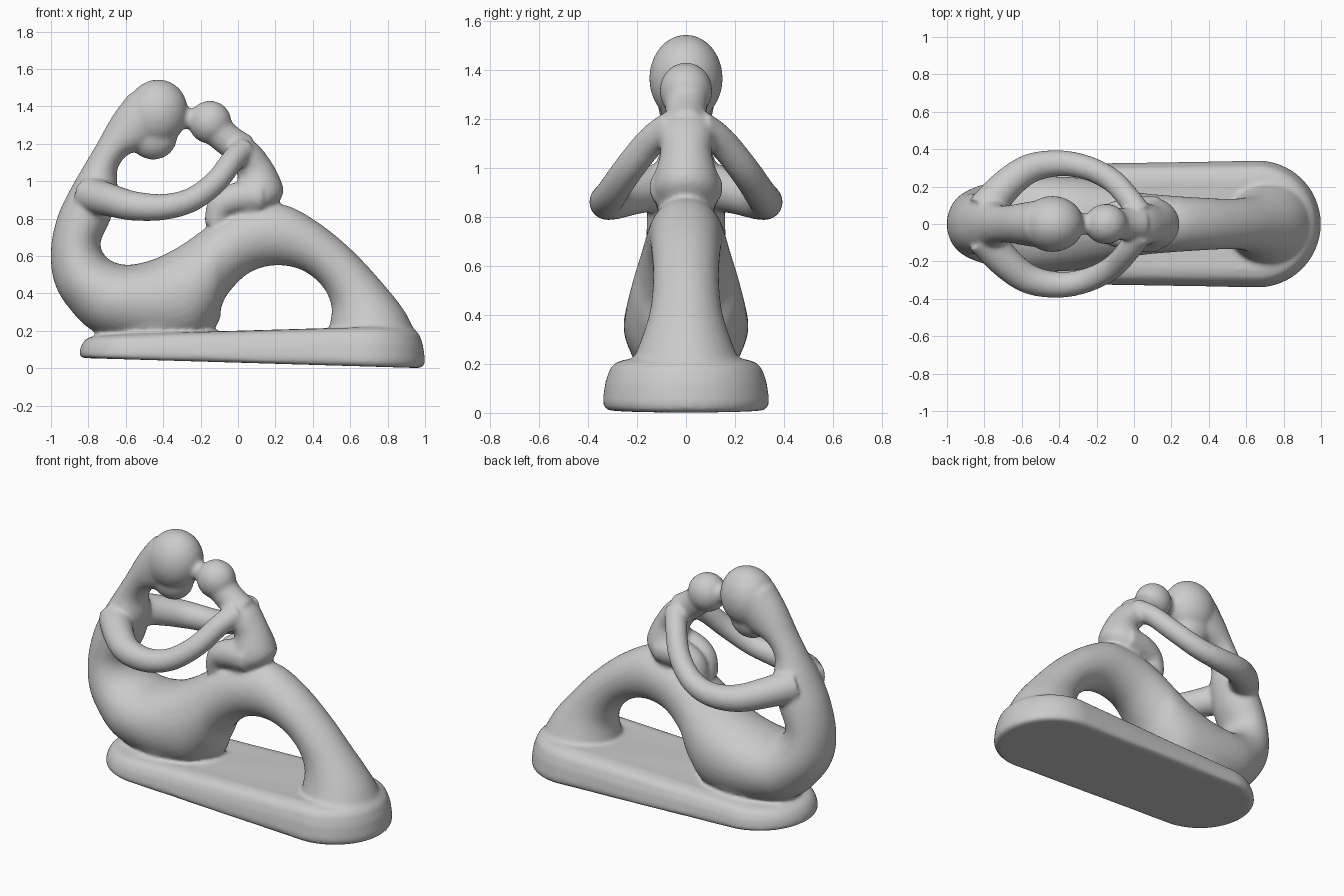
import bpy, bmesh, math
from mathutils import Vector

if "Cube" in bpy.data.objects:
    bpy.data.objects.remove(bpy.data.objects["Cube"])

parts = []


def catmull(pts, steps):
    """Smooth interpolation through lists of equal-length tuples."""
    p = [pts[0]] + list(pts) + [pts[-1]]
    out = []
    for i in range(1, len(p) - 2):
        for s in range(steps):
            t = s / steps
            out.append([0.5 * (2 * b + (c - a) * t + (2 * a - 5 * b + 4 * c - d) * t * t
                               + (3 * b - a - 3 * c + d) * t ** 3)
                        for a, b, c, d in zip(p[i - 1], p[i], p[i + 1], p[i + 2])])
    return out + [list(pts[-1])]


def skin(name, rings):
    """Closed skin over a stack of rings."""
    bm = bmesh.new()
    vs = [[bm.verts.new(co) for co in ring] for ring in rings]
    n = len(vs[0])
    for a, b in zip(vs, vs[1:]):
        for i in range(n):
            j = (i + 1) % n
            bm.faces.new((a[i], a[j], b[j], b[i]))
    bm.faces.new(vs[0])
    bm.faces.new(vs[-1])
    bmesh.ops.recalc_face_normals(bm, faces=bm.faces)
    me = bpy.data.meshes.new(name)
    bm.to_mesh(me)
    bm.free()
    ob = bpy.data.objects.new(name, me)
    bpy.context.collection.objects.link(ob)
    parts.append(ob)


def ellipse(c, a, b, n=32):
    return [c + a * math.cos(2 * math.pi * i / n) + b * math.sin(2 * math.pi * i / n)
            for i in range(n)]


def profile_loft(name, stations):
    """Stations: outer x, z, inner x, z, half width in y."""
    rings = []
    for x1, z1, x2, z2, w in catmull(stations, 6):
        o, i = Vector((x1, 0, z1)), Vector((x2, 0, z2))
        rings.append(ellipse((o + i) / 2, (o - i) / 2, Vector((0, w, 0))))
    skin(name, rings)


def tube(name, stations, side=1):
    """Stations: x, y, z, radius."""
    s = catmull(stations, 6)
    c = [Vector((x, y * side, z)) for x, y, z, r in s]
    rings = []
    for k, p in enumerate(c):
        t = (c[min(k + 1, len(c) - 1)] - c[max(k - 1, 0)]).normalized()
        b = t.cross(Vector((0, 0, 1))).normalized()
        rings.append(ellipse(p, b * s[k][3], t.cross(b) * s[k][3]))
    skin(name, rings)


def ball(name, loc, scale, tilt=0):
    bpy.ops.mesh.primitive_uv_sphere_add(segments=40, ring_count=24, location=loc,
                                         rotation=(0, tilt, 0))
    ob = bpy.context.object
    ob.name = name
    ob.scale = scale
    parts.append(ob)


# Sloping base slab with rounded ends and edges
def base_ring(inset, f):
    ring = []
    for i in range(64):
        a = 2 * math.pi * (i + 0.5) / 64 - math.pi / 2
        right = math.cos(a) > 0
        r = (0.34 if right else 0.32) - inset
        x = (0.66 if right else -0.53) + r * math.cos(a)
        y = r * math.sin(a)
        t = (x + 0.85) / 1.85
        lo = 0.055 * (1 - t)
        hi = 0.17 + 0.05 * min(1, t * 1.8)
        ring.append(Vector((x, y, lo + (hi - lo) * f)))
    return ring


skin("base", [base_ring(*p) for p in
              ((0.025, 0), (0.005, 0.06), (0, 0.2), (0.01, 0.55), (0.03, 0.82),
               (0.055, 0.94), (0.1, 1))])

# Hair, back, hips, thighs and shins in one sweep
profile_loft("body", [
    (-0.58, 1.47, -0.40, 1.22, 0.13), (-0.67, 1.35, -0.49, 1.17, 0.115),
    (-0.755, 1.20, -0.59, 1.14, 0.10), (-0.82, 1.09, -0.645, 1.06, 0.105),
    (-0.90, 0.95, -0.645, 0.95, 0.145), (-0.965, 0.81, -0.68, 0.80, 0.16),
    (-1.0, 0.64, -0.735, 0.67, 0.165), (-0.985, 0.47, -0.70, 0.59, 0.19),
    (-0.91, 0.33, -0.62, 0.555, 0.22), (-0.76, 0.19, -0.53, 0.56, 0.25),
    (-0.50, 0.12, -0.42, 0.595, 0.255), (-0.25, 0.13, -0.30, 0.66, 0.245),
    (-0.12, 0.26, -0.20, 0.73, 0.22), (-0.06, 0.39, -0.10, 0.80, 0.19),
    (0.06, 0.51, 0.04, 0.86, 0.165), (0.20, 0.55, 0.24, 0.875, 0.15),
    (0.34, 0.525, 0.42, 0.785, 0.14), (0.45, 0.44, 0.60, 0.64, 0.135),
    (0.50, 0.33, 0.76, 0.47, 0.15), (0.49, 0.22, 0.90, 0.29, 0.20),
    (0.48, 0.08, 0.985, 0.09, 0.28)])

# Filler where the hips settle on the base
ball("seat", (-0.45, 0, 0.30), (0.36, 0.235, 0.20))

# Large head with chin
ball("parent_head", (-0.435, 0, 1.365), (0.165, 0.15, 0.18), 0.3)
ball("parent_face", (-0.455, 0, 1.24), (0.13, 0.10, 0.125), 0.2)

# Small head, neck and the touch between foreheads
ball("child_head", (-0.15, 0, 1.315), (0.115, 0.108, 0.115))
tube("forehead_touch", [(-0.36, 0, 1.34, 0.06), (-0.27, 0, 1.335, 0.055), (-0.18, 0, 1.33, 0.06)])
tube("child_neck", [(-0.13, 0, 1.29, 0.09), (-0.06, 0, 1.225, 0.085), (0.03, 0, 1.16, 0.09)])

# Seated child torso
profile_loft("child_torso", [
    (0.0, 1.25, -0.06, 1.14, 0.08), (0.10, 1.20, -0.03, 1.08, 0.115),
    (0.18, 1.10, 0.0, 1.02, 0.105), (0.235, 0.99, -0.03, 0.95, 0.13),
    (0.24, 0.93, -0.06, 0.86, 0.14), (0.20, 0.86, -0.04, 0.80, 0.11)])

for side, label in ((1, "left"), (-1, "right")):
    # Embracing arms, from the back around to the child's shoulders
    tube("arm_" + label, [
        (-0.80, 0.07, 0.93, 0.10), (-0.69, 0.20, 0.90, 0.088), (-0.56, 0.295, 0.868, 0.079),
        (-0.40, 0.325, 0.862, 0.070), (-0.25, 0.30, 0.90, 0.065), (-0.12, 0.235, 0.995, 0.063),
        (-0.03, 0.14, 1.11, 0.063), (0.03, 0.05, 1.17, 0.07)], side)
    # Child's folded legs
    tube("child_leg_" + label, [
        (0.13, 0.06, 0.92, 0.09), (0.0, 0.06, 0.91, 0.085),
        (-0.09, 0.05, 0.865, 0.075), (-0.12, 0.045, 0.76, 0.06)], side)

# Fuse everything into one softly carved piece
bpy.ops.object.select_all(action='DESELECT')
for ob in parts:
    ob.select_set(True)
bpy.context.view_layer.objects.active = parts[0]
bpy.ops.object.join()
statue = bpy.context.object
statue.name = "embracing_statue"
bpy.ops.object.transform_apply(location=True, rotation=True, scale=True)
rem = statue.modifiers.new("fuse", 'REMESH')
rem.mode = 'VOXEL'
rem.voxel_size = 0.012
soft = statue.modifiers.new("soften", 'SMOOTH')
soft.factor = 0.5
soft.iterations = 9
for m in ("fuse", "soften"):
    bpy.ops.object.modifier_apply(modifier=m)
bpy.ops.object.shade_smooth()
